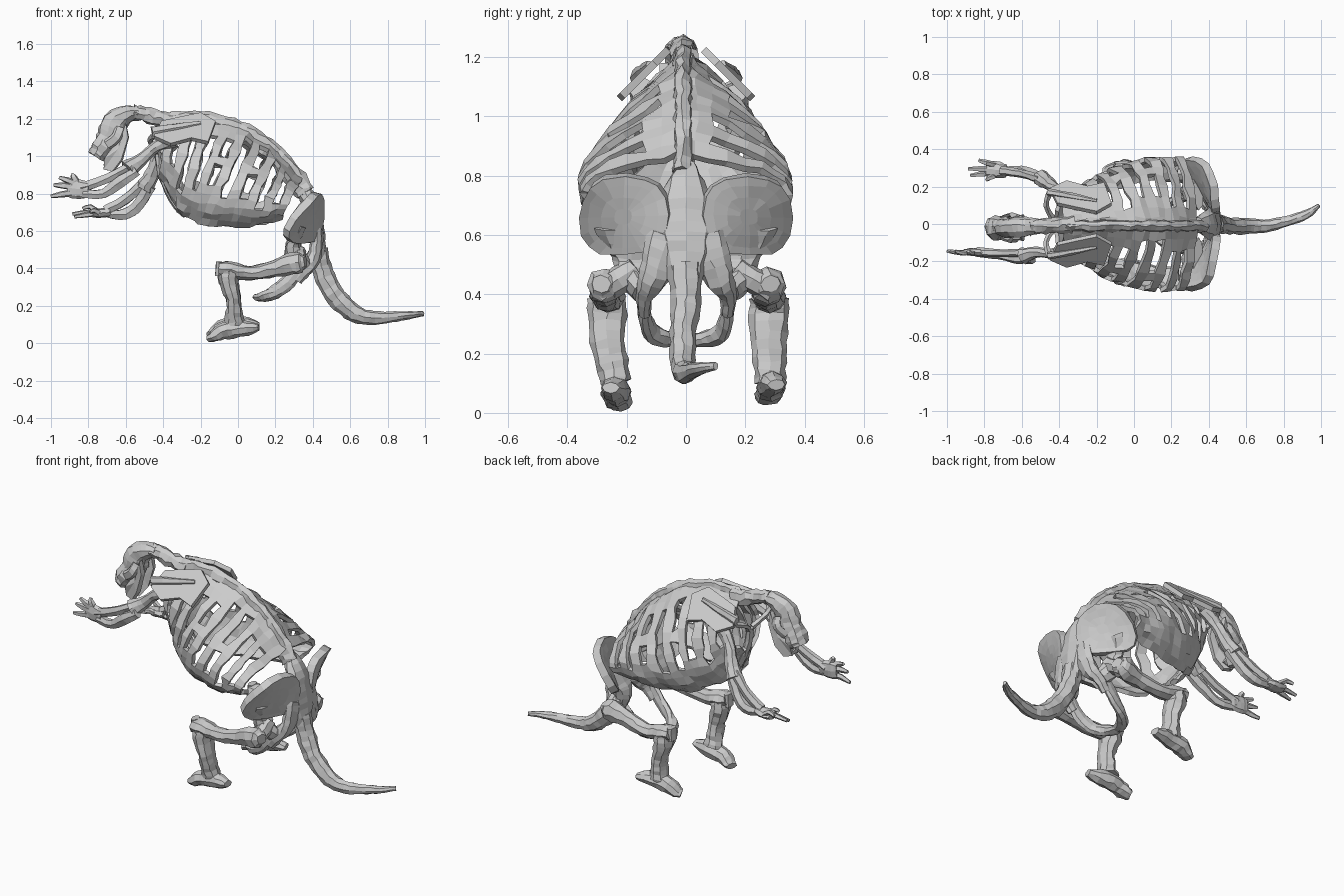
import bpy, bmesh, math, random
from mathutils import Vector
random.seed(4)


def make(name, bm, thick=0.0):
    bmesh.ops.recalc_face_normals(bm, faces=bm.faces)
    me = bpy.data.meshes.new(name)
    bm.to_mesh(me)
    bm.free()
    ob = bpy.data.objects.new(name, me)
    bpy.context.collection.objects.link(ob)
    if thick:
        m = ob.modifiers.new("thickness", 'SOLIDIFY')
        m.thickness, m.offset = thick, 0
    return ob


def jit(a):
    return Vector([random.uniform(-a, a) for _ in range(3)])


def bone(name, pts, sides=8, sub=3, ref=(0, 1, 0), rough=0.1):
    """Sweep through (x, y, z, radius along ref, other radius)."""
    P = [pts[0]] + list(pts) + [pts[-1]]
    path = []
    for i in range(1, len(P) - 2):
        for k in range(sub):
            t = k / sub
            path.append([0.5 * (2 * b + (c - a) * t + (2 * a - 5 * b + 4 * c - d) * t * t
                                + (3 * b - a - 3 * c + d) * t ** 3)
                         for a, b, c, d in zip(P[i - 1], P[i], P[i + 1], P[i + 2])])
    path.append(list(pts[-1]))
    bm = bmesh.new()
    rings = []
    for i, p in enumerate(path):
        a, b = path[max(i - 1, 0)], path[min(i + 1, len(path) - 1)]
        t = (Vector(b[:3]) - Vector(a[:3])).normalized()
        u = Vector(ref)
        u = (u - u.dot(t) * t).normalized()
        v = t.cross(u)
        ring = []
        for k in range(sides):
            an = math.tau * k / sides
            q = Vector(p[:3]) + u * math.cos(an) * p[3] + v * math.sin(an) * p[4]
            ring.append(bm.verts.new(q + jit(rough * min(p[3], p[4]))))
        rings.append(ring)
    for r, s in zip(rings, rings[1:]):
        for k in range(sides):
            bm.faces.new((r[k], r[(k + 1) % sides], s[(k + 1) % sides], s[k]))
    bm.faces.new(rings[0])
    bm.faces.new(rings[-1])
    return make(name, bm)


def plate(name, pts, thick):
    bm = bmesh.new()
    f = bm.faces.new([bm.verts.new(p) for p in pts])
    bmesh.ops.poke(bm, faces=[f])
    return make(name, bm, thick)


def lerp_table(tab, s):
    f = s * (len(tab) - 1)
    i = min(int(f), len(tab) - 2)
    return tab[i] + (tab[i + 1] - tab[i]) * (f - i)


# backbone, sacrum and tail
spine = [(-.36, .03, 1.18), (-.2, .032, 1.19), (0, .032, 1.135), (.15, .032, 1.045),
         (.27, .035, .93), (.36, .04, .8)]
bone("backbone", [(x, -.01, z, r, .055) for x, r, z in spine], sub=5, rough=.2)
bone("sacrum", [(.34, 0, .83, .035, .04), (.39, 0, .75, .075, .045), (.42, 0, .64, .1, .04),
                (.43, 0, .54, .085, .04), (.44, 0, .42, .05, .04)])
bone("tail", [(.43, 0, .5, .06, .05), (.455, 0, .38, .05, .055), (.51, -.01, .27, .045, .055),
              (.6, -.01, .175, .043, .05), (.7, -.01, .135, .035, .04),
              (.82, .015, .14, .028, .03), (.92, .05, .15, .025, .02),
              (.99, .1, .158, .01, .014)], sub=4)

# neck, skull and jaw
bone("neck", [(-.33, 0, 1.18, .05, .05), (-.42, -.01, 1.2, .045, .045),
              (-.5, -.01, 1.225, .04, .04), (-.56, -.015, 1.235, .045, .04)], rough=.2)
bone("skull", [(-.53, -.015, 1.235, .04, .03), (-.6, -.015, 1.22, .055, .05),
               (-.655, -.02, 1.175, .055, .075), (-.685, -.02, 1.1, .055, .07),
               (-.73, -.02, 1.035, .068, .06), (-.755, -.02, .995, .06, .05)], sides=9)
for s in (1, -1):
    y = -.02
    plate("lower_jaw", [(-.6, y + s * .055, 1.18), (-.63, y + s * .055, 1.08),
                        (-.715, y + s * .03, .99), (-.715, y + s * .012, .93),
                        (-.665, y + s * .03, .92), (-.62, y + s * .05, .98),
                        (-.585, y + s * .055, 1.1)], .03)
    bone("cheek_bone", [(-.63, y + s * .05, 1.15, .015, .03), (-.65, y + s * .07, 1.1, .012, .03),
                        (-.7, y + s * .055, 1.06, .012, .03)], sides=5)
bone("jaw_tip", [(-.66, -.02, .97, .035, .02), (-.71, -.02, .94, .03, .02)], sub=1)

# rib cage: grid with slots left open between the ribs, belly open
X0 = [-.37, -.17, .03, .2, .33]
Z0 = [1.19, 1.2, 1.14, 1.03, .87]
XB = [-.41, -.31, -.19, .04, .23]
ZB = [.9, .7, .64, .63, .67]
WD = [.125, .215, .3, .35, .345]
END = [.97, .88, .82, .77, .75]
N, M = 9, 14
for s in (1, -1):
    bm = bmesh.new()
    cols = []
    for c in range(2 * N):
        f = min((c // 2 + .56 * (c % 2)) / (N - .44), 1)
        end = math.pi * lerp_table(END, f)
        col = []
        for r in range(M):
            a = end * r / (M - 1)
            q = ((1 - math.cos(a)) / (1 - math.cos(end))) ** .82
            x = lerp_table(X0, f) * (1 - q) + lerp_table(XB, f) * q
            z = lerp_table(Z0, f) * (1 - q) + lerp_table(ZB, f) * q
            y = lerp_table(WD, f) * math.sin(a) ** (1.4 if a < math.pi / 2 else 1)
            col.append(bm.verts.new(Vector((x, s * max(y, .005), z)) + jit(.009)))
        cols.append(col)
    for c in range(2 * N - 1):
        lo, hi = random.choice((2, 3, 3)), random.choice((8, 9, 9, 10))
        for r in range(M - 1):
            if c % 2 and lo <= r < hi and not (r == 5 and c in (7, 11)):
                continue
            bm.faces.new((cols[c][r], cols[c + 1][r], cols[c + 1][r + 1], cols[c][r + 1]))
    make("rib_cage_half", bm, .024)
bone("breastbone", [(-.43, 0, 1.02, .03, .018), (-.41, 0, .9, .03, .02), (-.35, 0, .77, .03, .02),
                    (-.28, 0, .68, .035, .015)], rough=.2)

# shoulder blades and collar bones
for s in (1, -1):
    outline = [(-.45, 1.1), (-.41, 1.18), (-.32, 1.2), (-.2, 1.225), (-.12, 1.18),
               (-.16, 1.07), (-.25, 1.09), (-.36, 1.06)]
    plate("shoulder_blade", [(x, s * (.05 + (1.235 - z) * 1.0), z) for x, z in outline], .025)
    bone("shoulder_ridge", [(-.46, s * .17, 1.13, .02, .03), (-.34, s * .15, 1.15, .018, .025),
                            (-.2, s * .125, 1.175, .01, .015)], sides=6)
    bone("collar_bone", [(-.45, s * .17, 1.11, .018, .018), (-.47, s * .1, 1.08, .015, .015),
                         (-.43, s * .02, 1.02, .018, .018)], sides=5, ref=(0, 0, 1))

# near arm, almost straight
bone("near_upper_arm", [(-.35, -.15, 1.09, .04, .045), (-.44, -.16, 1.05, .028, .03),
                        (-.52, -.15, .98, .03, .035), (-.59, -.17, .93, .045, .05)])
bone("near_ulna", [(-.54, -.19, .92, .025, .03), (-.62, -.185, .87, .027, .035),
                   (-.72, -.17, .8, .02, .028), (-.83, -.155, .8, .022, .025)], sides=6)
bone("near_radius", [(-.56, -.155, .96, .025, .025), (-.7, -.155, .88, .02, .028),
                     (-.84, -.15, .83, .025, .03)], sides=6)
bone("near_palm", [(-.8, -.155, .82, .022, .04), (-.86, -.15, .825, .022, .055),
                   (-.91, -.15, .83, .015, .045)])
for x, z in ((-1, .785), (-.985, .845), (-.955, .885), (-.885, .905)):
    bone("near_finger", [(-.86, -.15, .825 + (z - .83) * .45, .016, .018),
                         ((x - .87) / 2, -.155, (z + .83) / 2 + (z - .83) * .25, .014, .018),
                         (x, -.145, z, .009, .01)], sides=5, sub=2)

# far arm, bent down at the elbow
bone("far_upper_arm", [(-.35, .17, 1.08, .04, .045), (-.42, .19, 1.0, .03, .035),
                       (-.46, .22, .9, .035, .04), (-.5, .245, .83, .045, .05)])
bone("far_ulna", [(-.47, .235, .84, .025, .035), (-.53, .265, .745, .025, .035),
                  (-.6, .285, .69, .025, .033), (-.7, .285, .69, .022, .022)], sides=6)
bone("far_radius", [(-.5, .24, .86, .025, .03), (-.6, .27, .77, .022, .03),
                    (-.71, .285, .71, .025, .028)], sides=6)
bone("far_palm", [(-.68, .285, .7, .035, .025), (-.74, .29, .695, .045, .025),
                  (-.79, .295, .695, .04, .018)])
for x, y, z in ((-.79, .235, .7), (-.875, .26, .675), (-.885, .295, .69), (-.83, .34, .72)):
    bone("far_finger", [(-.74, .29 + (y - .29) * .5, .695, .016, .016),
                        ((x - .75) / 2, (y + .29) / 2 + (y - .29) * .25, z + .01, .016, .014),
                        (x, y, z, .009, .009)], sides=5, sub=2)

# pelvis: dished hip blades, hip sockets and lower loop
for s in (1, -1):
    bm = bmesh.new()
    rings = []
    for r in (.2, .5, .8, 1):
        ring = []
        for k in range(16):
            a = math.tau * k / 16
            ca, sa = math.cos(a), math.sin(a)
            y = .203 + .147 * r * math.copysign(abs(ca) ** .75, ca)
            z = .668 + .133 * r * math.copysign(abs(sa) ** .8, sa)
            x = .45 - (y / .35) ** 1.4 * (.055 + .73 * (.8 - z))
            ring.append(bm.verts.new(Vector((x, s * y, z)) + jit(.004 * r)))
        rings.append(ring)
    for p, q in zip(rings, rings[1:]):
        for k in range(16):
            bm.faces.new((p[k], p[k - 1], q[k - 1], q[k]))
    bm.faces.new(rings[0])
    make("hip_blade", bm, .045)
    bone("hip_socket", [(.345, s * .19, .63, .12, .03), (.31, s * .185, .56, .09, .035),
                        (.295, s * .185, .51, .06, .045), (.315, s * .18, .455, .05, .055),
                        (.35, s * .15, .41, .035, .045)])
    bone("sit_bone", [(.425, s * .06, .6, .07, .03), (.42, s * .085, .52, .065, .035),
                      (.4, s * .115, .445, .05, .04), (.36, s * .14, .4, .03, .04),
                      (.31, s * .14, .34, .022, .035)])
    bone("pubic_bone", [(.33, s * .145, .41, .035, .022), (.27, s * .14, .33, .04, .022),
                        (.2, s * .12, .275, .038, .025), (.14, s * .07, .25, .028, .035),
                        (.11, 0, .245, .02, .035)], ref=(0, 0, 1))

# hind legs
for s, y, f, dz in ((1, .28, .285, .02), (-1, -.265, -.235, 0)):
    bone("thigh_bone", [(.36, s * .285, .435, .035, .03), (.31, s * .275, .43, .06, .062),
                        (.2, s * .27, .4, .046, .048), (.07, y, .375, .045, .038),
                        (-.04, y, .39, .06, .045), (-.105, y, .4, .055, .035)])
    bone("thigh_head", [(.31, s * .29, .41, .045, .045), (.32, s * .22, .45, .045, .05),
                        (.33, s * .165, .49, .04, .035)], ref=(0, 0, 1), sub=2)
    bone("shin_bone", [(-.05, y, .385, .065, .055), (-.05, y, .33, .068, .052),
                       (-.025, y, .24, .06, .04), (-.02, (y + f) / 2, .17, .055, .045),
                       (-.015, f, .1, .05, .06)])
    bone("knee_cap", [(-.1, y, .435, .035, .018), (-.105, y, .36, .035, .018)], sub=2)
    bone("foot", [(.11, f + s * .02, .085 + dz * .5, .03, .018), (.05, f + s * .01, .08 + dz, .045, .04),
                  (-.03, f, .075 + dz, .05, .05), (-.09, f, .06 + dz, .05, .045),
                  (-.13, f - s * .01, .035 + dz, .045, .03),
                  (-.155, f - s * .02, .025 + dz, .035, .02)], sub=2)
